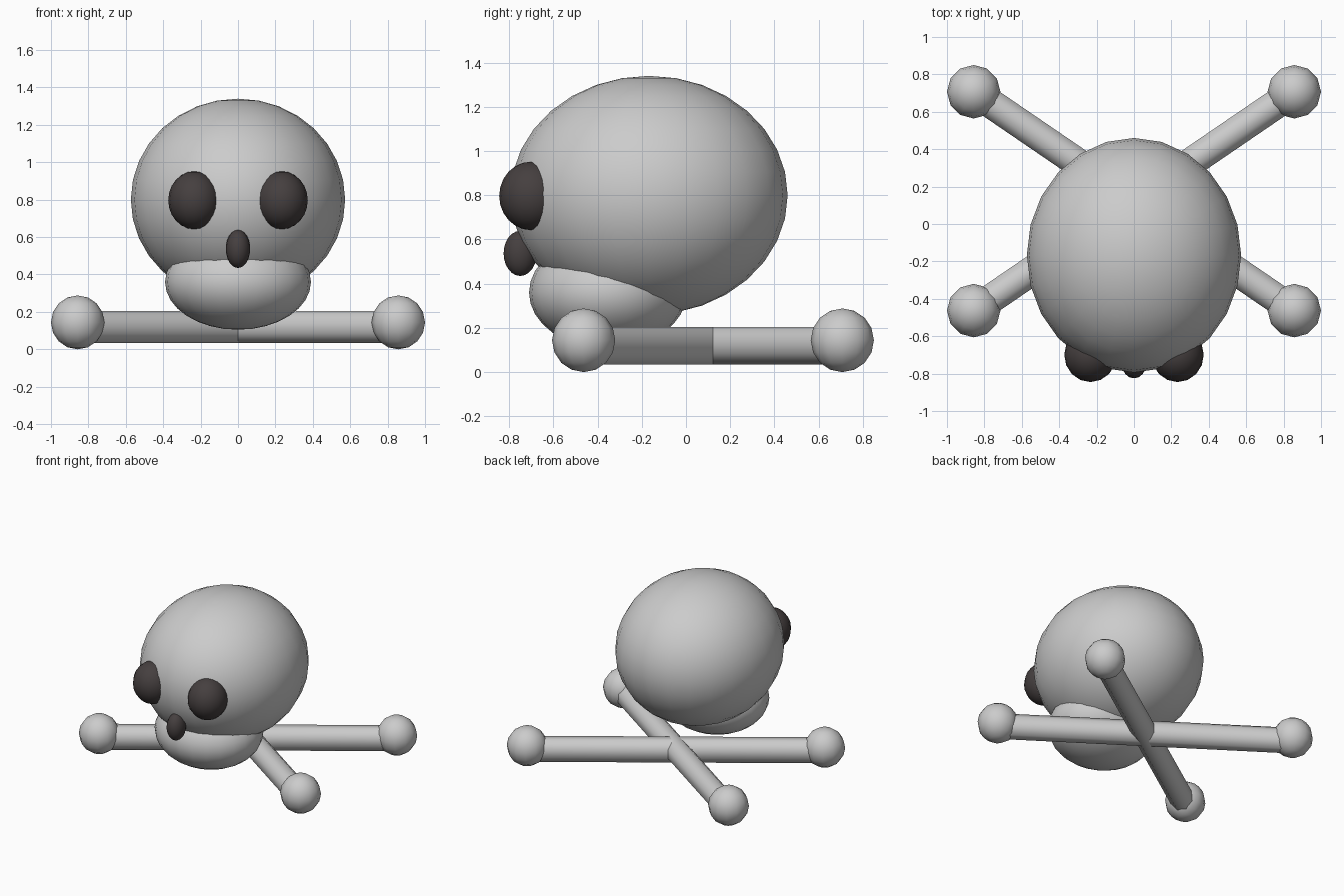
import bpy
from math import atan2, hypot, pi, radians

if "Cube" in bpy.data.objects:
    bpy.data.objects.remove(bpy.data.objects["Cube"])

dark = bpy.data.materials.new("dark_socket")
dark.diffuse_color = (0.06, 0.05, 0.05, 1)
dark.use_nodes = True
dark.node_tree.nodes["Principled BSDF"].inputs["Base Color"].default_value = dark.diffuse_color


def finish(name, angle, mat=None):
    ob = bpy.context.object
    ob.name = name
    bpy.ops.object.transform_apply(location=False, rotation=True, scale=True)
    bpy.ops.object.shade_smooth_by_angle(angle=radians(angle))
    if mat:
        ob.data.materials.append(mat)
    return ob


def ellipsoid(name, loc, radii, segs, rings, mat=None):
    bpy.ops.mesh.primitive_uv_sphere_add(segments=segs, ring_count=rings, radius=1, location=loc)
    bpy.context.object.scale = radii
    return finish(name, 60, mat)


# Skull
ellipsoid("cranium", (0, -0.167, 0.80), (0.573, 0.627, 0.54), 24, 16)
ellipsoid("jaw", (0, -0.353, 0.36), (0.39, 0.357, 0.255), 24, 16)

# Eye and nose hollows
for side, s in (("left", -1), ("right", 1)):
    ellipsoid(side + "_eye", (s * 0.233, -0.70, 0.797), (0.14, 0.145, 0.155), 16, 12, dark)
ellipsoid("nose", (0, -0.75, 0.537), (0.065, 0.075, 0.102), 16, 12, dark)

# Crossed bones: one long shaft with a knob at each end
kx, cy, ky = 0.857, 0.122, 0.585
for side, s in (("left", -1), ("right", 1)):
    bpy.ops.mesh.primitive_cylinder_add(vertices=8, radius=1, depth=1, location=(0, cy, 0.12))
    rod = bpy.context.object
    # flat facets on top and bottom, then lay the shaft along its diagonal
    rod.rotation_euler = (0, 0, pi / 8)
    bpy.ops.object.transform_apply(location=False, rotation=True, scale=False)
    rod.scale = (0.092, 0.085, 2 * hypot(kx, ky))
    rod.rotation_euler = (0, pi / 2, atan2(s * ky, kx))
    finish(side + "_bone_shaft", 50)
    for end, e in (("front", -1), ("back", 1)):
        ellipsoid(f"{side}_{end}_bone_knob", (s * kx, cy + e * ky, 0.144), (0.143, 0.143, 0.144), 12, 8)
